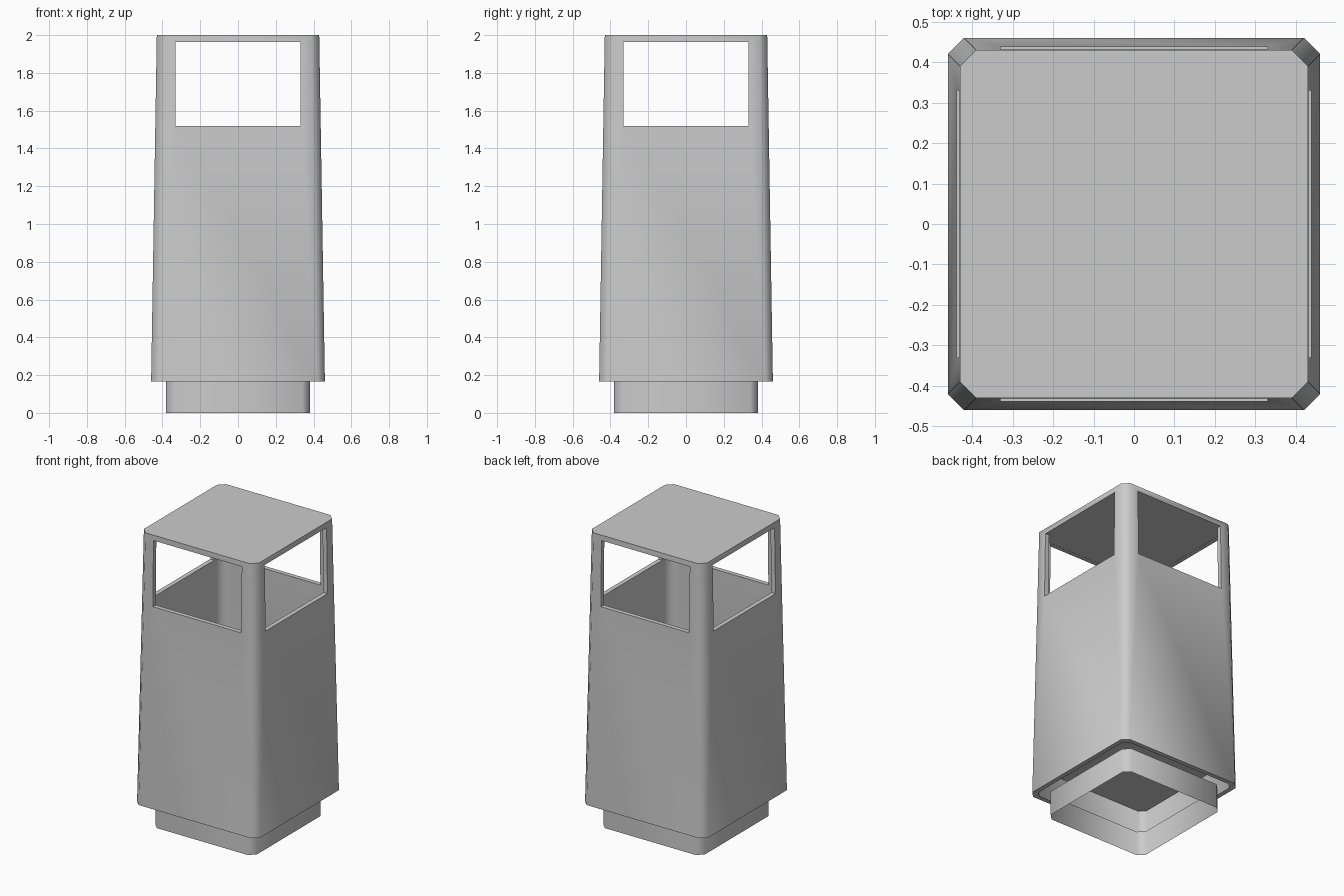
import bpy, bmesh

if "Cube" in bpy.data.objects:
    bpy.data.objects.remove(bpy.data.objects["Cube"])


def octagon(half, cut, z):
    """Square ring with chamfered corners."""
    a, b = half, half - cut
    pts = [(b, -a), (a, -b), (a, b), (b, a), (-b, a), (-a, b), (-a, -b), (b * -1, -a)]
    return [(x, y, z) for x, y in pts]


def loft(name, rings, closed=False, cap_ends=(False, False)):
    """Bridge octagon rings (half, cut, z) in order."""
    bm = bmesh.new()
    loops = [[bm.verts.new(p) for p in octagon(*r)] for r in rings]
    pairs = list(zip(loops, loops[1:]))
    if closed:
        pairs.append((loops[-1], loops[0]))
    for lo, hi in pairs:
        for i in range(8):
            j = (i + 1) % 8
            bm.faces.new((lo[i], lo[j], hi[j], hi[i]))
    for cap, ring in zip(cap_ends, (loops[0], loops[-1])):
        if cap:
            bm.faces.new(ring)
    bmesh.ops.recalc_face_normals(bm, faces=bm.faces)
    mesh = bpy.data.meshes.new(name)
    bm.to_mesh(mesh)
    bm.free()
    obj = bpy.data.objects.new(name, mesh)
    bpy.context.collection.objects.link(obj)
    return obj


def activate(obj):
    bpy.ops.object.select_all(action='DESELECT')
    obj.select_set(True)
    bpy.context.view_layer.objects.active = obj


# Tapered bin body with roof: inner roof, inner wall, rim, outer wall, top
body = loft("bin_body", [(0.40, 0.035, 1.965), (0.43, 0.035, 0.165),
                         (0.46, 0.04, 0.165), (0.43, 0.04, 2.0)],
            cap_ends=(True, True))

# Openings on all four sides
for size in ((0.66, 2.0), (2.0, 0.66)):
    bpy.ops.mesh.primitive_cube_add(size=1, location=(0, 0, (1.52 + 1.964) / 2))
    cutter = bpy.context.object
    cutter.name = "opening_cutter"
    cutter.scale = (*size, 1.964 - 1.52)
    cutter.hide_render = True
    activate(body)
    mod = body.modifiers.new("opening", 'BOOLEAN')
    mod.operation = 'DIFFERENCE'
    mod.solver = 'EXACT'
    mod.object = cutter
    bpy.ops.object.modifier_apply(modifier=mod.name)
    bpy.data.objects.remove(cutter, do_unlink=True)

# Floor plate inside the body
floor = loft("bin_floor", [(0.428, 0.035, 0.35), (0.428, 0.035, 0.37)],
             cap_ends=(True, True))

# Open plinth under the body
plinth = loft("plinth", [(0.38, 0.04, 0.0), (0.38, 0.04, 0.165)])

for obj in (body, floor, plinth):
    activate(obj)
    bpy.ops.object.shade_smooth_by_angle(angle=0.87)
